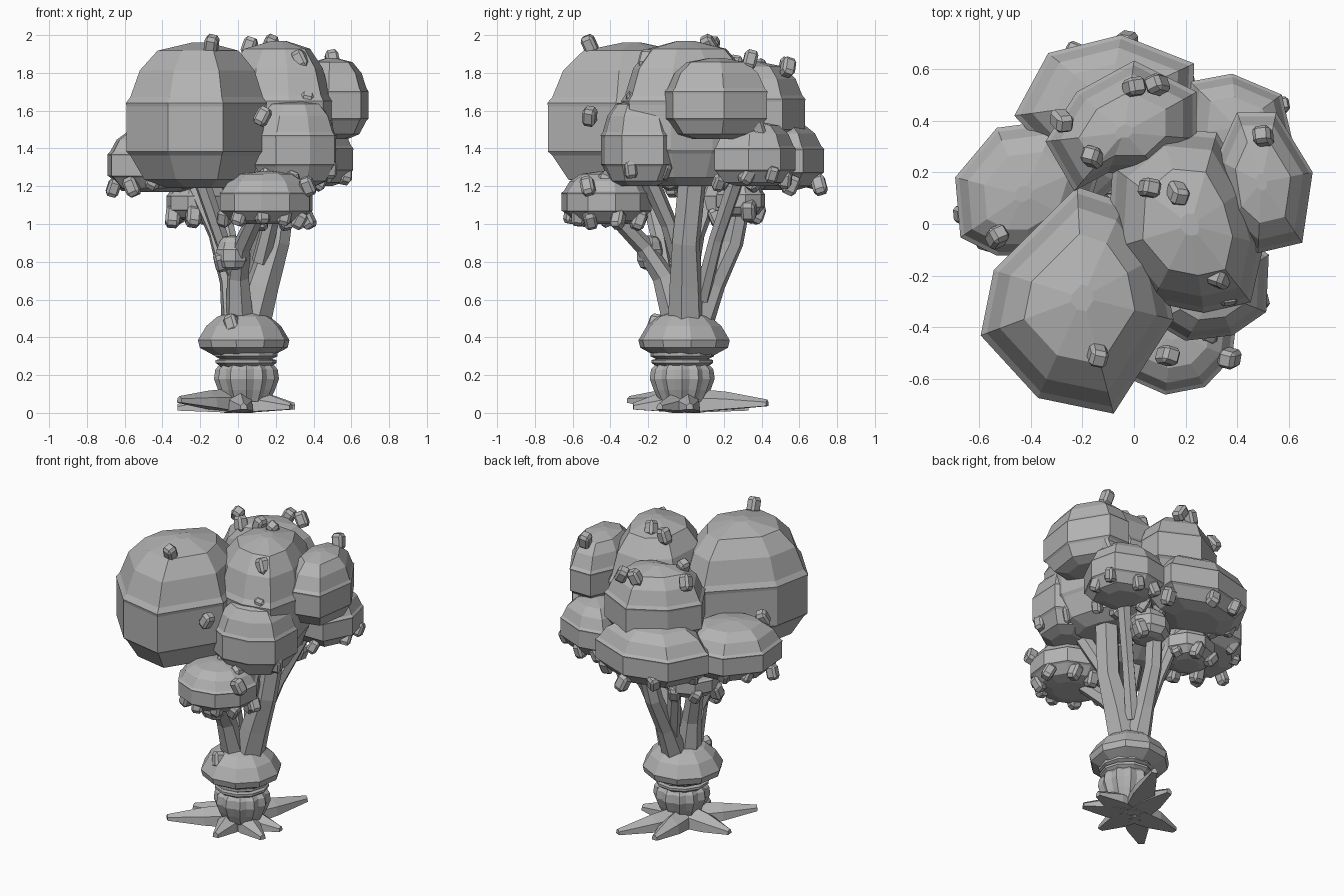
import bpy, bmesh, math, random
from mathutils import Vector

random.seed(4)
grey = bpy.data.materials.new("stone_grey")
grey.diffuse_color = (0.45, 0.45, 0.45, 1)


def finish(bm, name):
    bmesh.ops.recalc_face_normals(bm, faces=bm.faces)
    me = bpy.data.meshes.new(name)
    bm.to_mesh(me)
    bm.free()
    me.materials.append(grey)
    ob = bpy.data.objects.new(name, me)
    bpy.context.collection.objects.link(ob)
    return ob


def skin(bm, rings):
    """Join rings of points into a closed tube."""
    rows = [[bm.verts.new(p) for p in ring] for ring in rings]
    n = len(rows[0])
    for a, b in zip(rows, rows[1:]):
        for i in range(n):
            j = (i + 1) % n
            bm.faces.new((a[i], a[j], b[j], b[i]))
    bm.faces.new(rows[0][::-1])
    bm.faces.new(rows[-1])


def lathe(name, profile, centre, size, sides, turn=0.0, ribs=0.0):
    """Turned solid; profile holds (radius, height) pairs."""
    rings = []
    for r, h in profile:
        ring = []
        for i in range(sides):
            a = turn + math.tau * i / sides
            k = r * (1 - ribs * (i % 2))
            ring.append((centre[0] + size[0] * k * math.cos(a),
                         centre[1] + size[1] * k * math.sin(a),
                         centre[2] + size[2] * h))
        rings.append(ring)
    bm = bmesh.new()
    skin(bm, rings)
    return finish(bm, name)


def limb(name, points, radii, sides=6):
    """Tapered tube along a path."""
    pts = [Vector(p) for p in points]
    rings = []
    for i, p in enumerate(pts):
        d = (pts[min(i + 1, len(pts) - 1)] - pts[max(i - 1, 0)]).normalized()
        u = d.cross(Vector((0.3, 1, 0.1))).normalized()
        v = d.cross(u)
        rings.append([p + radii[i] * (u * math.cos(math.tau * k / sides)
                                      + v * math.sin(math.tau * k / sides))
                      for k in range(sides)])
    bm = bmesh.new()
    skin(bm, rings)
    return finish(bm, name)


def knob(name, pos, scale=1.0):
    """Small tilted pebble with chamfered corners."""
    bm = bmesh.new()
    bmesh.ops.create_cube(bm, size=1)
    bmesh.ops.bevel(bm, geom=bm.edges[:], offset=0.2, segments=1, affect='EDGES')
    ob = finish(bm, name)
    ob.location = pos
    ob.scale = (0.07 * scale, 0.07 * scale, 0.1 * scale)
    ob.rotation_euler = [random.uniform(-0.5, 0.5) for _ in range(3)]


# Canopy lobes: faceted domes over an uneven outline, with a stepped lip
dome = [(0.45, -1), (0.76, -0.88), (0.95, -0.55), (1.0, -0.5), (1.0, 0.12),
        (1.01, 0.17), (0.95, 0.25), (0.82, 0.62), (0.58, 0.89), (0.12, 1)]


def lobe(name, outline, z0, z1, hang=0):
    """Dome over a plan outline between two heights, with pebbles below."""
    pts = [Vector(p) for p in outline]
    c = sum(pts, Vector((0, 0))) / len(pts)
    mid, half = (z0 + z1) / 2, (z1 - z0) / 2
    bm = bmesh.new()
    skin(bm, [[(*(c + (p - c) * r), mid + half * h) for p in pts] for r, h in dome])
    finish(bm, name)
    for i in range(hang):
        t = i * len(pts) / hang + random.uniform(0, 0.4)
        k = int(t) % len(pts)
        p = pts[k].lerp(pts[(k + 1) % len(pts)], t % 1)
        q = c + (p - c) * random.uniform(0.75, 0.95)
        knob("hanging_pebble", (q.x, q.y, mid - half * random.uniform(0.6, 0.9)),
             random.uniform(0.85, 1.1))


def oval(cx, cy, rx, ry, sides=9, turn=0.2):
    return [(cx + rx * math.cos(turn + math.tau * i / sides),
             cy + ry * math.sin(turn + math.tau * i / sides)) for i in range(sides)]


lobe("front_left_lobe", [(-0.54, -0.18), (-0.59, -0.43), (-0.37, -0.67), (-0.08, -0.73),
                         (0.15, -0.37), (0.10, -0.12), (-0.04, 0.08), (-0.22, 0.14)], 1.19, 1.96)
lobe("crown_lobe", [(0.07, -0.30), (0.27, -0.34), (0.45, -0.30), (0.50, -0.08), (0.44, 0.14),
                    (0.32, 0.35), (0.10, 0.37), (-0.08, 0.22), (-0.1, -0.1)], 1.20, 1.97)
lobe("right_lobe", [(0.40, 0.43), (0.55, 0.43), (0.69, 0.20), (0.65, -0.07),
                    (0.48, -0.11), (0.36, 0.0), (0.32, 0.25)], 1.45, 1.88)
lobe("upper_back_lobe", [(-0.34, 0.32), (-0.22, 0.51), (0.0, 0.63), (0.24, 0.51), (0.24, 0.33),
                         (0.1, 0.2), (-0.1, 0.2), (-0.23, 0.13)], 1.38, 1.86)
lobe("back_lobe", [(-0.46, 0.42), (-0.33, 0.66), (-0.05, 0.73), (0.23, 0.62),
                   (0.22, 0.40), (0.0, 0.2), (-0.3, 0.25)], 1.18, 1.55, 7)
lobe("back_right_lobe", [(0.22, 0.55), (0.38, 0.58), (0.57, 0.50), (0.61, 0.33),
                         (0.52, 0.15), (0.3, 0.15), (0.2, 0.35)], 1.20, 1.54, 7)
lobe("left_lobe", [(-0.69, 0.18), (-0.53, 0.37), (-0.3, 0.40), (-0.12, 0.25), (-0.2, 0.0),
                   (-0.4, -0.12), (-0.53, -0.12), (-0.67, -0.05)], 1.17, 1.51, 8)
lobe("front_right_lobe", [(0.08, -0.38), (0.2, -0.45), (0.38, -0.43), (0.51, -0.34),
                          (0.52, -0.12), (0.4, -0.04), (0.12, -0.08)], 1.20, 1.66, 5)
lobe("front_low_lobe", oval(0.15, -0.42, 0.25, 0.24, 10), 1.0, 1.28, 9)
lobe("back_low_lobe", oval(0.13, 0.29, 0.13, 0.13, 8), 1.04, 1.24, 2)
lobe("back_left_low_lobe", oval(-0.21, 0.24, 0.17, 0.17, 9), 1.02, 1.24, 6)
lobe("branch_bud", oval(-0.03, -0.19, 0.085, 0.07, 8), 0.76, 0.94)

# Pebbles on top of the lobes
tops = [(-0.14, -0.51, 1.95), (0.50, 0.34, 1.87), (0.17, 0.12, 1.95), (0.06, 0.14, 1.94),
        (0.33, -0.21, 1.87), (0.36, -0.28, 1.65), (0.0, 0.53, 1.83), (0.09, 0.54, 1.83),
        (-0.28, 0.40, 1.82), (-0.16, 0.26, 1.84), (-0.53, -0.05, 1.48), (0.37, -0.52, 1.20),
        (0.13, -0.51, 1.57), (0.52, 0.38, 1.51), (-0.09, -0.19, 0.80),
        (0.05, 0.05, 0.49), (-0.03, -0.16, 0.47)]
for p in tops:
    knob("top_pebble", p)

# Main limbs and thinner branches
limb("main_trunk", [(0.07, 0.0, 0.45), (0.13, 0.0, 0.68), (0.20, 0.0, 0.9), (0.25, 0.04, 1.3)],
     [0.10, 0.09, 0.075, 0.075])
limb("left_trunk", [(-0.01, -0.01, 0.45), (-0.04, 0.0, 0.7), (-0.11, 0.05, 0.95), (-0.22, 0.14, 1.22)],
     [0.08, 0.06, 0.05, 0.06])
limb("front_trunk", [(0.01, -0.04, 0.45), (0.0, -0.12, 0.72), (0.02, -0.22, 0.88), (0.10, -0.38, 1.05)],
     [0.08, 0.06, 0.05, 0.045])
limb("back_trunk", [(0.03, 0.06, 0.45), (0.04, 0.15, 0.68), (0.06, 0.25, 0.9), (0.10, 0.32, 1.25)],
     [0.08, 0.06, 0.055, 0.05])
limb("front_left_branch", [(0.0, -0.10, 0.68), (-0.08, -0.14, 0.9), (-0.20, -0.22, 1.25)],
     [0.04, 0.04, 0.045])
limb("front_right_branch", [(0.12, -0.03, 0.8), (0.17, -0.09, 1.0), (0.25, -0.2, 1.25)],
     [0.05, 0.045, 0.05])
limb("back_left_branch", [(0.03, 0.10, 0.58), (-0.04, 0.18, 0.9), (-0.12, 0.30, 1.25)],
     [0.045, 0.04, 0.045])
limb("back_right_branch", [(0.08, 0.08, 0.6), (0.18, 0.16, 0.92), (0.32, 0.28, 1.28)],
     [0.045, 0.04, 0.045])

# Mushroom-shaped collar, stacked neck rings and ribbed bulb
lathe("collar", [(0.13, 0.29), (0.17, 0.31), (0.235, 0.345), (0.245, 0.385), (0.20, 0.46), (0.14, 0.51), (0.08, 0.53)],
      (0.03, -0.01, 0), (1, 1, 1), 10, 0.15)
lathe("neck", [(0.13, 0.24), (0.165, 0.265), (0.165, 0.28), (0.14, 0.285), (0.17, 0.30), (0.17, 0.32), (0.14, 0.33)],
      (0.04, -0.02, 0), (1, 1, 1), 11)
lathe("ribbed_bulb", [(0.12, 0.06), (0.15, 0.12), (0.172, 0.18), (0.165, 0.23), (0.13, 0.27)],
      (0.045, -0.02, 0), (1, 1, 1), 24, 0, 0.1)

# Root spikes spreading in a star: tip position
roots = [(-0.31, -0.30, 0.09), (0.20, 0.43, 0.06), (0.30, 0.02, 0.03), (0.28, -0.14, 0.03),
         (0.03, -0.28, 0.03), (0.0, 0.33, 0.02), (-0.32, 0.0, 0.02)]
for x, y, tip in roots:
    d = Vector((x, y, 0))
    side = Vector((-y, x, 0)).normalized()
    rings = []
    for t, w, low, high in ((0.04, 0.075, 0.0, 0.13), (0.5, 0.065, 0.3, 0.1), (1, 0.018, 0.6, 0.0)):
        p = d * t
        z0 = tip * low
        z1 = max(high + tip * t * 0.4, z0 + 0.035)
        shoulder = Vector((0, 0, z0 + (z1 - z0) * 0.6))
        rings.append([p + side * w + Vector((0, 0, z0)), p - side * w + Vector((0, 0, z0)),
                      p - side * w * 0.9 + shoulder, p + Vector((0, 0, z1)),
                      p + side * w * 0.9 + shoulder])
    bm = bmesh.new()
    skin(bm, rings)
    finish(bm, "root_spike")
